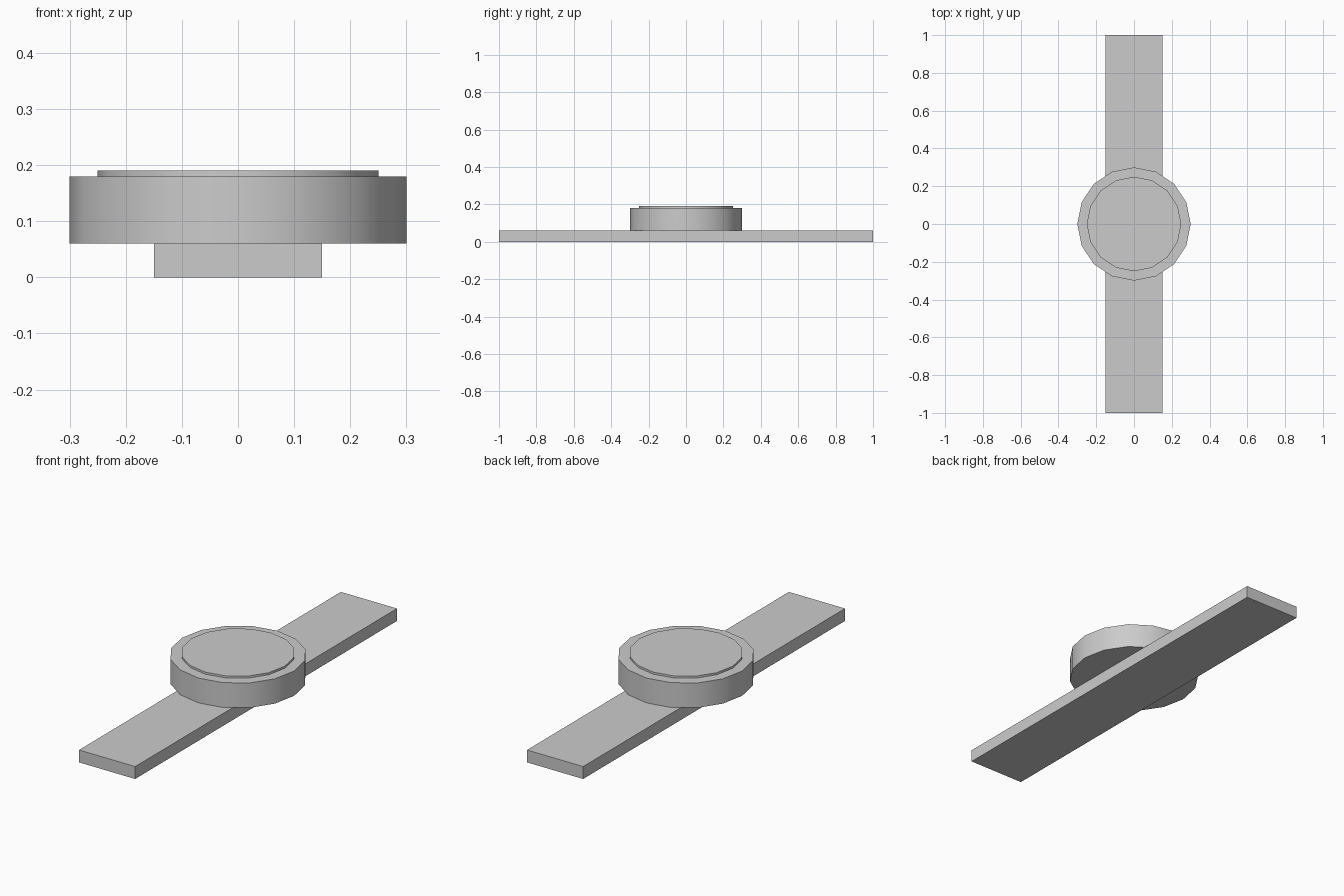
import bpy
import math

cube = bpy.data.objects.get("Cube")
if cube:
    bpy.data.objects.remove(cube, do_unlink=True)

# Single plain grey
grey = bpy.data.materials.new("plain_grey")
grey.use_nodes = True
colour = (0.6, 0.6, 0.6, 1)
grey.diffuse_color = colour
grey.node_tree.nodes["Principled BSDF"].inputs["Base Color"].default_value = colour


def disc(name, radius, bottom, top):
    """Sixteen-sided disc with smooth walls and sharp rims."""
    bpy.ops.mesh.primitive_cylinder_add(
        vertices=16, radius=radius, depth=top - bottom,
        location=(0, 0, (bottom + top) / 2))
    part = bpy.context.object
    part.name = name
    part.data.materials.append(grey)
    bpy.ops.object.shade_smooth_by_angle(angle=math.radians(30))
    return part


# Flat strap running front to back
bpy.ops.mesh.primitive_cube_add(size=1, location=(0, 0, 0.03))
strap = bpy.context.object
strap.name = "strap"
strap.scale = (0.3, 2, 0.06)
bpy.ops.object.transform_apply(location=False, rotation=False, scale=True)
strap.data.materials.append(grey)

# Round case with a thin raised face on top
disc("watch_case", 0.3, 0.06, 0.18)
disc("watch_face", 0.25, 0.18, 0.19)
